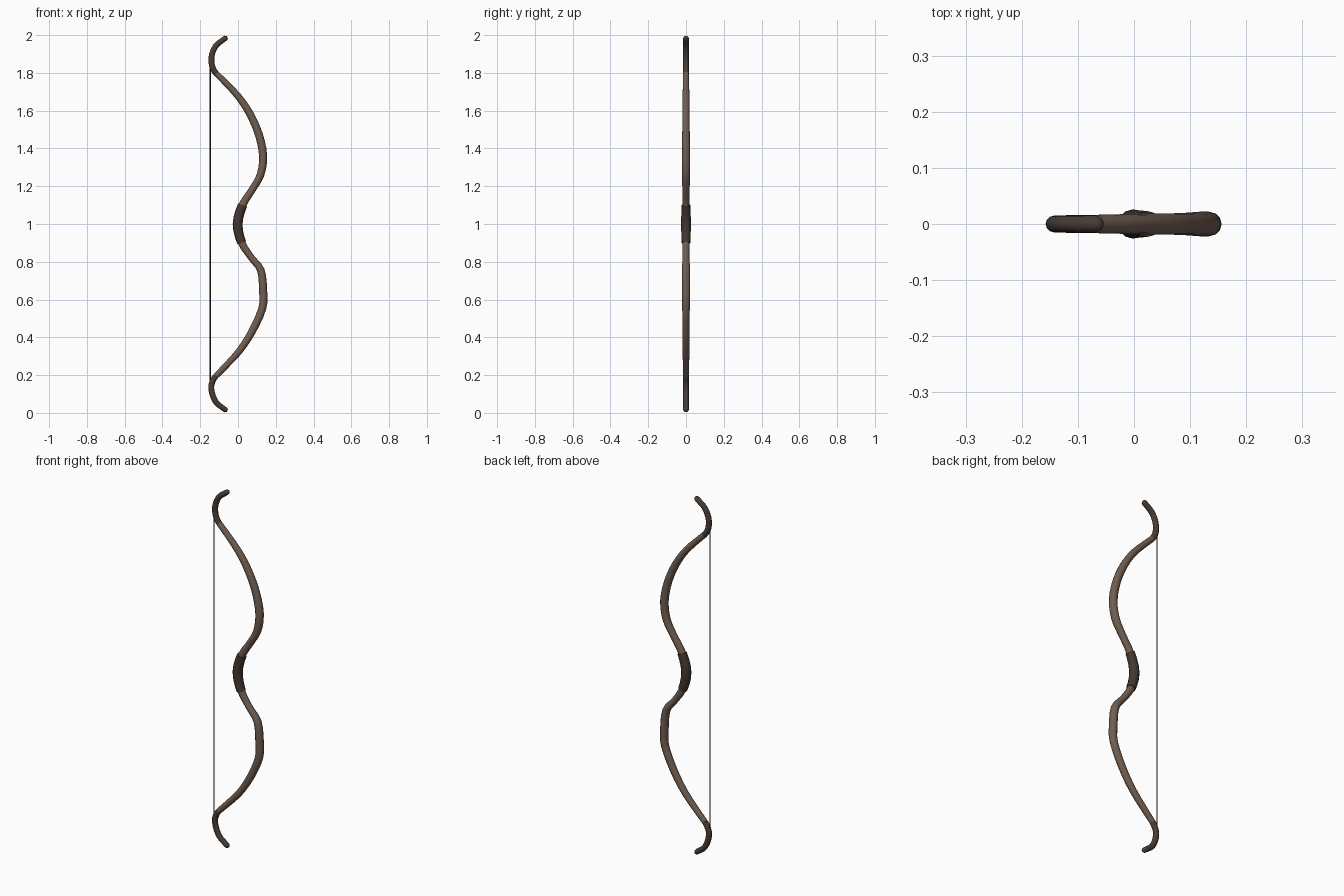
import bpy, bmesh, math
from mathutils import Vector

if "Cube" in bpy.data.objects:
    bpy.data.objects.remove(bpy.data.objects["Cube"])


def material(name, rgb):
    m = bpy.data.materials.new(name)
    m.diffuse_color = (*rgb, 1)
    m.use_nodes = True
    m.node_tree.nodes["Principled BSDF"].inputs["Base Color"].default_value = m.diffuse_color
    return m


WOOD = material("brown wood", (0.165, 0.112, 0.080))
HORN = material("dark horn", (0.066, 0.047, 0.036))
LEATHER = material("grip leather", (0.056, 0.038, 0.030))
CORD = material("dark cord", (0.03, 0.027, 0.018))

# Centre line of the bow from top to bottom: x, z, in-plane radius, y radius
PATH = [
    (-0.068, 1.983, 0.014, 0.015), (-0.118, 1.942, 0.015, 0.015),
    (-0.141, 1.88, 0.0155, 0.015), (-0.129, 1.815, 0.0155, 0.0155),
    (-0.08, 1.762, 0.016, 0.016), (0.0, 1.677, 0.018, 0.018),
    (0.062, 1.585, 0.020, 0.019), (0.11, 1.475, 0.021, 0.020),
    (0.133, 1.36, 0.0215, 0.022), (0.119, 1.26, 0.020, 0.022),
    (0.074, 1.18, 0.019, 0.019), (0.024, 1.10, 0.021, 0.019),
    (-0.002, 1.0, 0.022, 0.022),
    (0.02, 0.90, 0.020, 0.019), (0.072, 0.82, 0.018, 0.018),
    (0.121, 0.755, 0.020, 0.022), (0.133, 0.645, 0.0215, 0.022),
    (0.129, 0.555, 0.021, 0.020), (0.075, 0.432, 0.020, 0.019),
    (0.005, 0.325, 0.018, 0.018), (-0.085, 0.228, 0.016, 0.016),
    (-0.127, 0.182, 0.0155, 0.0155), (-0.142, 0.13, 0.0155, 0.015),
    (-0.119, 0.06, 0.015, 0.015), (-0.068, 0.017, 0.014, 0.015),
]


def refine(pts, n=3):
    """Catmull-Rom subdivision of the path rows."""
    v = [Vector(p) for p in pts]
    v = [2 * v[0] - v[1]] + v + [2 * v[-1] - v[-2]]
    out = []
    for i in range(1, len(v) - 2):
        a, b, c, d = v[i - 1:i + 3]
        for k in range(n):
            t = k / n
            out.append(0.5 * (2 * b + (c - a) * t + (2 * a - 5 * b + 4 * c - d) * t * t
                              + (3 * b - a - 3 * c + d) * t ** 3))
    return out + [v[-2]]


def sweep(name, rows, mat, sides=12, grow=0.0, round_start=False, round_end=False):
    """Loft elliptical rings along rows of (x, z, r, ry)."""
    bm = bmesh.new()
    rings = []

    def ring(c, tan, r, ry):
        nrm = Vector((tan.z, 0, -tan.x))
        rings.append([bm.verts.new(c + nrm * (r * math.cos(a)) + Vector((0, ry * math.sin(a), 0)))
                      for a in (2 * math.pi * j / sides for j in range(sides))])

    last = len(rows) - 1
    for i, (x, z, r, ry) in enumerate(rows):
        p, q = rows[max(i - 1, 0)], rows[min(i + 1, last)]
        tan = Vector((q[0] - p[0], 0, q[1] - p[1])).normalized()
        c = Vector((x, 0, z))
        r, ry = r + grow, ry + grow
        dome = [(math.sin(a), math.cos(a)) for a in (0.5, 1.0, 1.35)]
        if i == 0 and round_start:
            for s, k in reversed(dome):
                ring(c - tan * r * s, tan, r * k, ry * k)
        ring(c, tan, r, ry)
        if i == last and round_end:
            for s, k in dome:
                ring(c + tan * r * s, tan, r * k, ry * k)
    for a, b in zip(rings, rings[1:]):
        for j in range(sides):
            k = (j + 1) % sides
            bm.faces.new((a[j], a[k], b[k], b[j]))
    bm.faces.new(rings[0])
    bm.faces.new(rings[-1])
    bmesh.ops.recalc_face_normals(bm, faces=bm.faces)
    for f in bm.faces:
        f.smooth = len(f.verts) == 4
    me = bpy.data.meshes.new(name)
    bm.to_mesh(me)
    bm.free()
    me.materials.append(mat)
    ob = bpy.data.objects.new(name, me)
    bpy.context.collection.objects.link(ob)
    return ob


# Bow parts, split by position along the path
N = 3
sweep("upper_tip", refine(PATH[:5], N)[:-N + 1], HORN, round_start=True)
sweep("upper_limb", refine(PATH, N)[3 * N + 1:11 * N + 2], WOOD)
sweep("grip", refine(PATH, N)[11 * N:13 * N + 1], LEATHER, grow=0.004)
sweep("lower_limb", refine(PATH, N)[13 * N - 1:21 * N], WOOD)
sweep("lower_tip", refine(PATH, N)[21 * N - 1:], HORN, round_end=True)

# Bow string
sweep("bow_string", [(-0.147, 1.86, 0.003, 0.003), (-0.147, 0.15, 0.003, 0.003)], CORD, sides=8)
